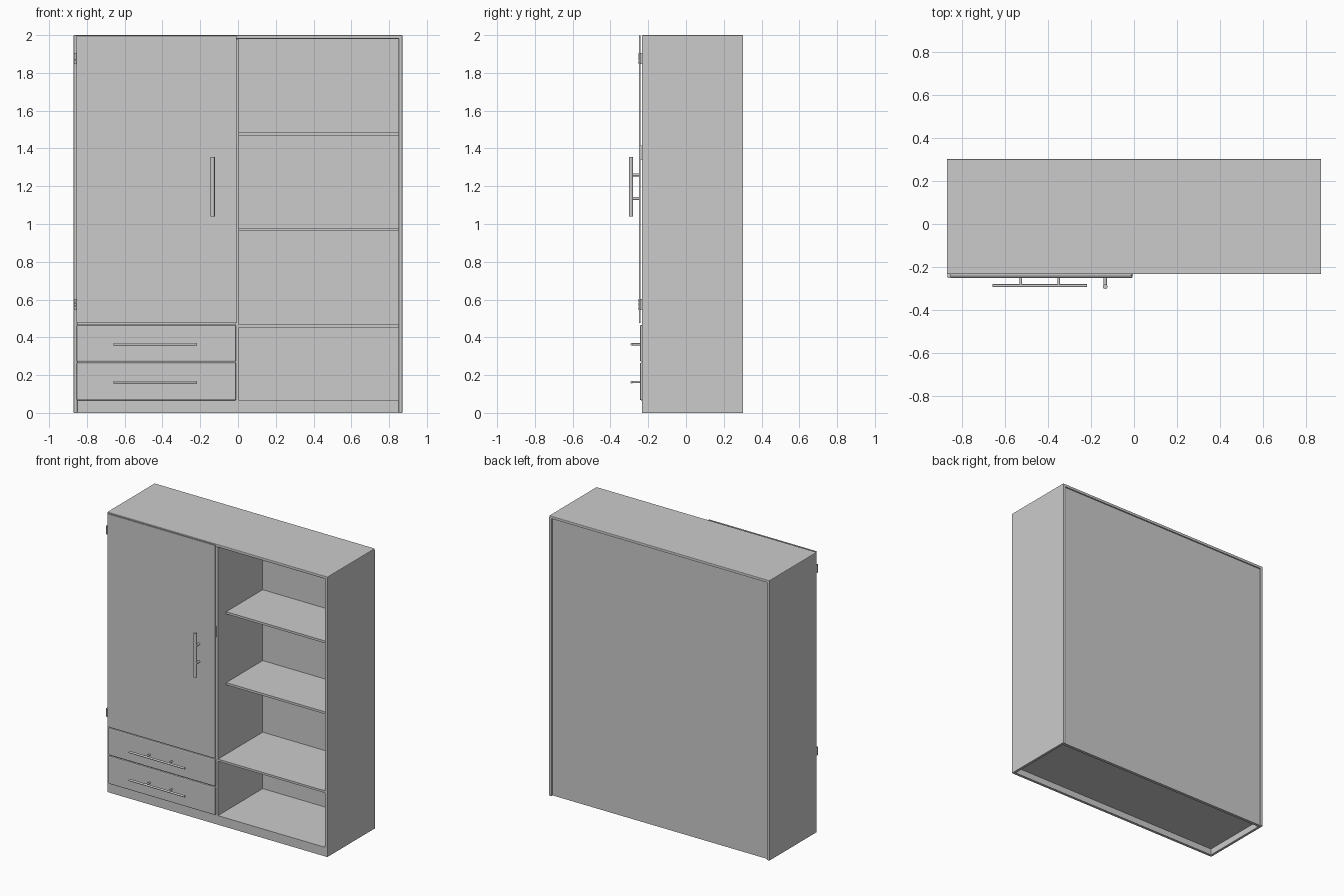
import bpy
import bmesh
from math import radians
from mathutils import Matrix, Vector

cube = bpy.data.objects.get("Cube")
if cube:
    bpy.data.objects.remove(cube, do_unlink=True)

COLOR = (0.6, 0.6, 0.6, 1)
grey = bpy.data.materials.new("light grey")
grey.use_nodes = True
grey.diffuse_color = COLOR
grey.node_tree.nodes["Principled BSDF"].inputs["Base Color"].default_value = COLOR


def finish(name, bm):
    mesh = bpy.data.meshes.new(name)
    bm.to_mesh(mesh)
    bm.free()
    mesh.materials.append(grey)
    obj = bpy.data.objects.new(name, mesh)
    bpy.context.collection.objects.link(obj)
    return obj


def board(name, xs, ys, zs, bevel=0.0):
    """Box between pairs of limits, with optionally softened edges."""
    bm = bmesh.new()
    bmesh.ops.create_cube(bm, size=1)
    for v in bm.verts:
        v.co = [lim[0] if c < 0 else lim[1] for c, lim in zip(v.co, (xs, ys, zs))]
    obj = finish(name, bm)
    if bevel:
        mod = obj.modifiers.new("soft edges", 'BEVEL')
        mod.width, mod.segments = bevel, 2
    return obj


def add_rod(bm, a, b, radius):
    a, b = Vector(a), Vector(b)
    turn = (b - a).to_track_quat('Z', 'Y').to_matrix().to_4x4()
    bmesh.ops.create_cone(bm, cap_ends=True, segments=20, radius1=radius, radius2=radius,
                          depth=(b - a).length, matrix=Matrix.Translation((a + b) / 2) @ turn)


def smooth(obj):
    bpy.ops.object.select_all(action='DESELECT')
    obj.select_set(True)
    bpy.context.view_layer.objects.active = obj
    bpy.ops.object.shade_smooth_by_angle(angle=radians(40))


def handle(name, start, end, radius, post_fractions, post_radius, wall_y):
    """Round bar on two posts running back to the front it is fixed to."""
    bm = bmesh.new()
    start, end = Vector(start), Vector(end)
    add_rod(bm, start, end, radius)
    for f in post_fractions:
        p = start.lerp(end, f)
        add_rod(bm, p, (p.x, wall_y, p.z), post_radius)
    smooth(finish(name, bm))


# Carcass
W, FRONT, BACK, T = 0.87, -0.233, 0.302, 0.019
INNER_BACK = 0.272
board("right_side", (-W, -W + T), (FRONT, BACK), (0, 1.99), 0.002)
board("left_side", (W - T, W), (FRONT, BACK), (0, 1.99), 0.002)
board("top_panel", (-W, W), (FRONT, BACK), (1.98, 2.0), 0.004)
board("back_panel", (-W + T, W - T), (INNER_BACK, 0.293), (0.004, 1.98))
board("bottom_panel", (-W + T, W - T), (FRONT + 0.015, INNER_BACK), (0.045, 0.065))
board("plinth", (-W + T, W - T), (FRONT, FRONT + T), (0, 0.065))
board("divider", (-0.013, 0.005), (FRONT, INNER_BACK), (0.065, 1.98))

# Shelves: one fixed board across the full width, two set back on the open side
board("fixed_shelf", (-W + T, W - T), (FRONT, INNER_BACK), (0.453, 0.468))
for name, z in (("middle_shelf", 0.963), ("upper_shelf", 1.469)):
    board(name, (0.005, W - T), (-0.14, INNER_BACK), (z, z + 0.016))

# Door and drawer fronts
board("door", (-0.855, -0.008), (-0.25, -0.241), (0.475, 1.997), 0.002)
handle("door_handle", (-0.134, -0.291, 1.04), (-0.134, -0.291, 1.355), 0.011,
       (0.3, 0.7), 0.008, -0.249)
for name, low, high, z in (("lower", 0.066, 0.266, 0.163), ("upper", 0.271, 0.466, 0.363)):
    board(name + "_drawer_front", (-0.855, -0.01), (-0.244, -0.225), (low, high), 0.007)
    handle(name + "_drawer_handle", (-0.658, -0.287, z), (-0.218, -0.287, z), 0.007,
           (0.3, 0.7), 0.006, -0.243)

# Hinges with three knuckles, and the door catch
for name, z in (("lower", 0.545), ("upper", 1.848)):
    board(name + "_hinge_plate", (-0.868, -0.85), (-0.241, -0.232), (z, z + 0.058))
    bm = bmesh.new()
    for i in range(3):
        base = z + i * 0.02
        add_rod(bm, (-0.862, -0.244, base), (-0.862, -0.244, base + 0.018), 0.007)
    smooth(finish(name + "_hinge_knuckles", bm))
board("door_catch", (-0.012, -0.005), (-0.242, -0.23), (1.34, 1.415))
